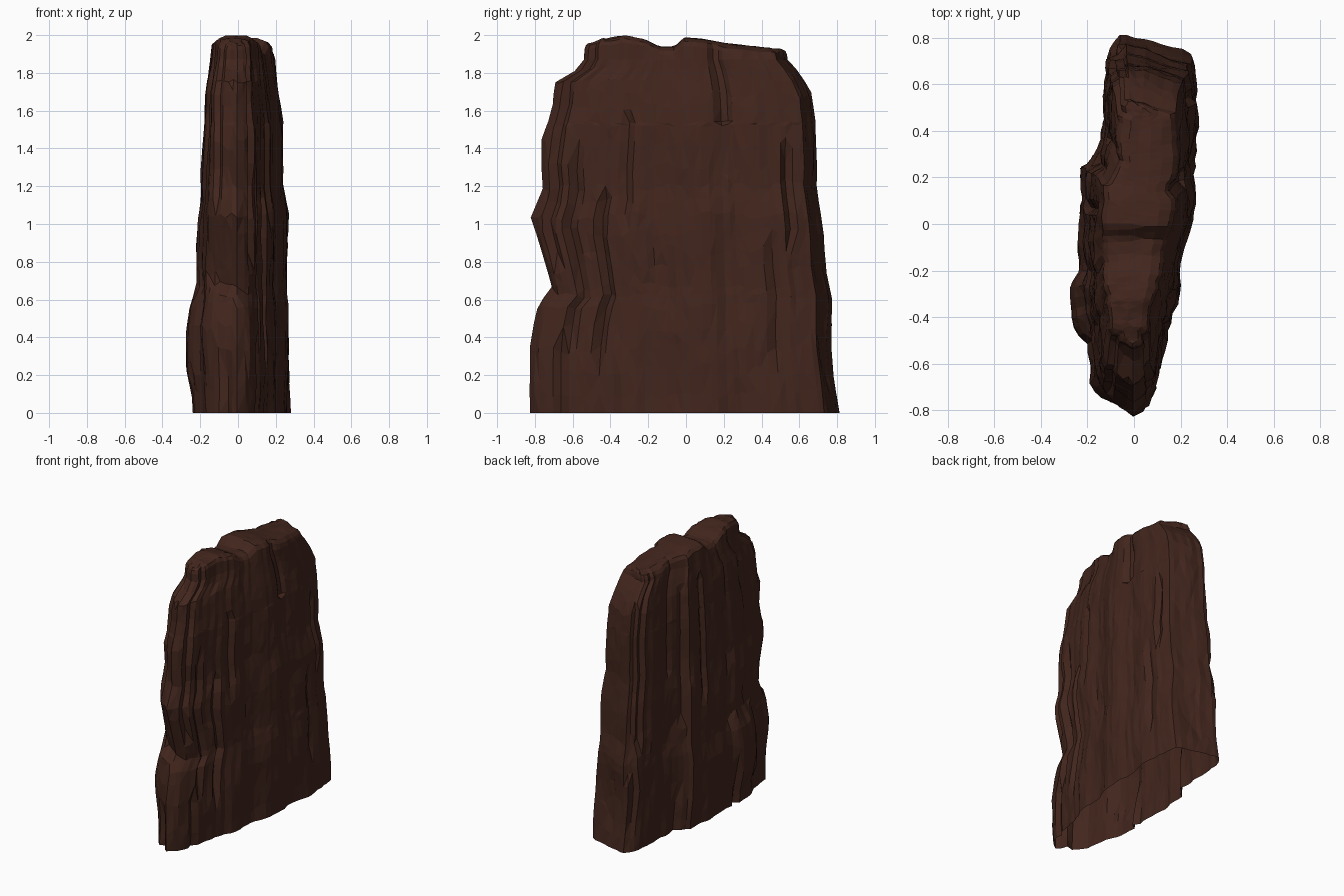
import bpy, bmesh, math, random
from mathutils import Vector, noise

if "Cube" in bpy.data.objects:
    bpy.data.objects.remove(bpy.data.objects["Cube"])

random.seed(11)


def lerp_table(table, v):
    if v <= table[0][0]:
        return table[0][1]
    for (a, p), (b, q) in zip(table, table[1:]):
        if v <= b:
            return p + (q - p) * (v - a) / (b - a)
    return table[-1][1]


# Plan outline of the slab, counter-clockwise from the front tip (x, y)
right_side = [(.0, -.825), (.06, -.78), (.10, -.70), (.115, -.58), (.15, -.45), (.19, -.30), (.20, -.15),
              (.25, 0), (.27, .1), (.25, .25), (.27, .42), (.27, .62), (.25, .74), (.14, .765), (.03, .80)]
left_side = [(-.06, .825), (-.11, .76), (-.14, .6), (-.14, .42), (-.18, .3), (-.23, .25), (-.24, .05),
             (-.24, -.15), (-.26, -.32), (-.25, -.44), (-.20, -.55), (-.19, -.68), (-.14, -.75), (-.05, -.79)]
outline = [Vector(p) for p in right_side + left_side]

# Silhouettes by height, and the height of the crest along y
y_front = [(0, .81), (.4, .81), (.6, .77), (.66, .70), (.85, .75), (1.04, .81), (1.2, .75), (1.42, .765),
           (1.6, .70), (1.75, .685), (1.82, .57), (1.9, .52), (1.97, .49)]
y_back = [(0, .81), (.2, .78), (.4, .755), (.62, .765), (.8, .73), (1, .725), (1.2, .69), (1.5, .69),
          (1.7, .66), (1.8, .6), (1.85, .545), (1.93, .48)]
x_left = [(0, .24), (.45, .26), (.65, .23), (1.03, .23), (1.1, .215), (1.4, .205), (1.7, .185), (1.8, .165),
          (1.95, .14)]
x_right = [(0, .27), (.4, .27), (.7, .25), (1.05, .26), (1.2, .235), (1.5, .235), (1.65, .225), (1.8, .205),
           (1.95, .185)]
crest = [(-.5, 1.96), (-.44, 1.985), (-.32, 2.0), (-.22, 1.98), (-.14, 1.94), (-.06, 1.94), (-.01, 1.99),
         (.1, 1.98), (.2, 1.96), (.48, 1.93)]


def resample(points, count):
    loop = points + [points[0]]
    total = sum((b - a).length for a, b in zip(loop, loop[1:]))
    result = []
    for i in range(count):
        d = total * i / count
        for a, b in zip(loop, loop[1:]):
            seg = (b - a).length
            if d <= seg:
                result.append(a.lerp(b, d / seg))
                break
            d -= seg
    return result


COLS = 92
columns = resample(outline, COLS)


# Vertical ribs and cracks: each column keeps its own inset, cracks run over a part of the height
def crack(p):
    end = abs(p.y) > .55
    deep = random.uniform(.02, .035) if random.random() < (.3 if end else .15) else 0
    start = random.uniform(-.4, 1.4)
    return random.uniform(-.003, .006), deep, start, start + random.uniform(.5, 1.3)


cracks = [crack(p) for p in columns]
slide = [random.uniform(-.007, .007) for _ in columns]


def rock_point(i, z):
    p = columns[i]
    a, b = columns[i - 1], columns[(i + 1) % COLS]
    t = (b - a).normalized()
    n = Vector((t.y, -t.x))
    wob = noise.noise(Vector((p.x * 5, p.y * 5, z * 3)))
    fine = noise.noise(Vector((p.x * 15 + 9, p.y * 15, z * 6)))
    base, deep, start, stop = cracks[i]
    depth = base + (deep if start < z < stop else 0) - wob * .018 - fine * .008 + random.uniform(-.003, .003)
    # Notch high on the right face, ledge low on the left face
    if p.x > 0 and z > 1.53 and .21 < p.y < .27:
        depth += .03
    if p.x < 0 and -.5 < p.y < -.22:
        depth += -.02 if .2 < z < .6 else (.025 if z > .66 else 0)
    q = p - n * depth + t * slide[i]
    x = q.x * (lerp_table(x_right, z) / .27 if q.x > 0 else lerp_table(x_left, z) / .26)
    # Ledges tilt across the thickness
    tilt = z + .35 * (p.x + .02) if .1 < z < 1.5 else z
    y = q.y * (lerp_table(y_front, tilt) if q.y < 0 else lerp_table(y_back, z)) / .81
    return x, y


bm = bmesh.new()
rings = []
levels = [0, .1, .22, .34, .46, .56, .62, .67, .76, .85, .95, 1.04, 1.12, 1.2, 1.3, 1.42, 1.52, 1.54,
          1.62, 1.69, 1.76, 1.82, 1.87]
for k, z in enumerate(levels):
    ring = []
    gap = min(levels[k] - levels[k - 1], levels[k + 1] - z) if 0 < k < len(levels) - 1 else 0
    for i in range(COLS):
        dz = gap * (.6 * noise.noise(Vector((i * .23, k * 1.7, 3))) + random.uniform(-.2, .2))
        x, y = rock_point(i, z + dz)
        ring.append(bm.verts.new((x, y, z + dz)))
    rings.append(ring)

# Rounded, broken crest closing in on the ridge line
for shrink, drop in ((.95, .035), (.82, .013), (.52, 0), (.2, .0)):
    ring = []
    for base in rings[len(levels) - 1]:
        mid = .02 + .06 * base.co.y
        y = base.co.y * (.9 + .1 * shrink)
        x = mid + (base.co.x - mid) * shrink
        bump = .014 * noise.noise(Vector((x * 14, y * 9, 5)))
        z = lerp_table(crest, y) - drop - max(0, x - .06) * .08 - abs(bump)
        ring.append(bm.verts.new((x, y, z)))
    rings.append(ring)

# Walls and top; the underside stays open
for low, high in zip(rings, rings[1:]):
    for i in range(COLS):
        j = (i + 1) % COLS
        bm.faces.new((low[i], low[j], high[j], high[i]))
bm.faces.new(rings[-1])
bmesh.ops.triangulate(bm, faces=bm.faces[:])

mesh = bpy.data.meshes.new("rock_slab")
bm.to_mesh(mesh)
bm.free()
rock = bpy.data.objects.new("rock_slab", mesh)
bpy.context.collection.objects.link(rock)

# Dark brown stone
stone = bpy.data.materials.new("brown_stone")
stone.diffuse_color = (.054, .019, .012, 1)
stone.use_nodes = True
stone.node_tree.nodes["Principled BSDF"].inputs["Base Color"].default_value = stone.diffuse_color
mesh.materials.append(stone)
